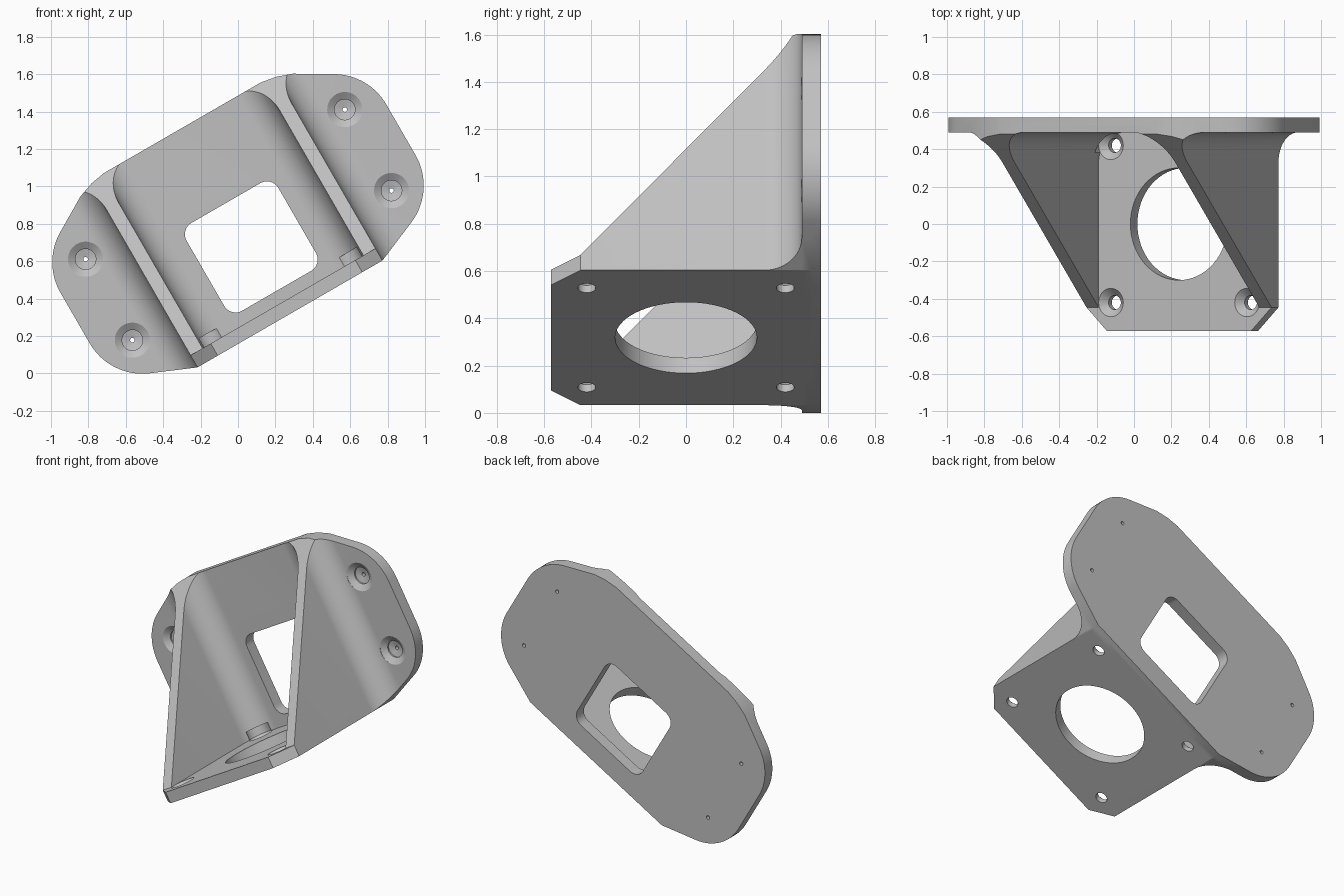
import bpy
import bmesh
from math import sin, cos, pi, radians
from mathutils import Matrix, Vector

if "Cube" in bpy.data.objects:
    bpy.data.objects.remove(bpy.data.objects["Cube"])

# Main sizes: the bracket is built upright, then tilted
HALF = 0.571          # half width of the base
WALL = 0.075          # plate and gusset thickness
FRONT = 0.49          # front face of the back plate
BACK = 0.57
FILLET = 0.16

grey = bpy.data.materials.new("light_grey")
grey.use_nodes = True
colour = (0.53, 0.53, 0.53, 1)
grey.diffuse_color = colour
grey.node_tree.nodes["Principled BSDF"].inputs["Base Color"].default_value = colour


def arc(cx, cy, r, a0, a1, n=16):
    return [(cx + r * cos(radians(a0 + (a1 - a0) * i / n)),
             cy + r * sin(radians(a0 + (a1 - a0) * i / n))) for i in range(n + 1)]


def make(name, bm):
    bmesh.ops.recalc_face_normals(bm, faces=bm.faces)
    mesh = bpy.data.meshes.new(name)
    bm.to_mesh(mesh)
    bm.free()
    mesh.materials.append(grey)
    ob = bpy.data.objects.new(name, mesh)
    bpy.context.collection.objects.link(ob)
    return ob


def prism_mesh(pts, lo, hi, axis):
    """Extrude a 2D outline along y or z."""
    bm = bmesh.new()
    place = (lambda a, b, h: (a, h, b)) if axis == "y" else (lambda a, b, h: (a, b, h))
    low = [bm.verts.new(place(a, b, lo)) for a, b in pts]
    high = [bm.verts.new(place(a, b, hi)) for a, b in pts]
    bm.faces.new(low)
    bm.faces.new(high[::-1])
    for i in range(len(pts)):
        j = (i + 1) % len(pts)
        bm.faces.new((low[i], low[j], high[j], high[i]))
    return bm


def prism(name, pts, lo, hi, axis):
    return make(name, prism_mesh(pts, lo, hi, axis))


def lathe(name, profile, matrix, n=40):
    """Closed solid of revolution about z from (radius, height) points."""
    bm = bmesh.new()
    rings = [[bm.verts.new((r * cos(2 * pi * i / n), r * sin(2 * pi * i / n), h))
              for i in range(n)] for r, h in profile]
    for a, b in zip(rings, rings[1:]):
        for i in range(n):
            j = (i + 1) % n
            bm.faces.new((a[i], a[j], b[j], b[i]))
    bm.faces.new(rings[0])
    bm.faces.new(rings[-1])
    bm.transform(matrix)
    return make(name, bm)


def combine(target, tool, operation):
    """Apply a boolean and remove the tool."""
    mod = target.modifiers.new("join", "BOOLEAN")
    mod.operation = operation
    mod.solver = "EXACT"
    mod.object = tool
    bpy.context.view_layer.objects.active = target
    bpy.ops.object.modifier_apply(modifier=mod.name)
    bpy.data.objects.remove(tool)


# Back plate outline, mirrored left to right
half = [(HALF, 0)]
half += arc(0.68, 0.40, 0.326, -67, 0)
half += arc(0.68, 0.712, 0.326, 0, 60)
half += [(0.655, 1.105), (0.57, 1.135), (0.484, 1.15)]
outline = half + [(-u, v) for u, v in reversed(half)]
bracket = prism("bracket", outline, FRONT, BACK, "y")

# Base plate with chamfered front corners
c = HALF - 0.125
base = prism("base_plate", [(HALF, 0.53), (-HALF, 0.53), (-HALF, -c), (-c, -HALF),
                            (c, -HALF), (HALF, -c)], 0, WALL, "z")
combine(bracket, base, "UNION")

# Gussets with fillets into the back plate, cut along the diagonal
inner = HALF - WALL
start = FRONT - FILLET
section = [(inner, -c), (HALF, -c)]
section += arc(HALF + FILLET, start, FILLET, 180, 90)
section += [(HALF + FILLET, 0.53), (inner - FILLET, 0.53)]
section += arc(inner - FILLET, start, FILLET, 90, 0)
for side, name in ((1, "left_gusset"), (-1, "right_gusset")):
    bm = prism_mesh([(side * u, y) for u, y in section], -0.05, 1.3, "z")
    cut = bmesh.ops.bisect_plane(bm, geom=bm.verts[:] + bm.edges[:] + bm.faces[:],
                                 plane_co=Vector((0, -c, WALL)),
                                 plane_no=Vector((0, -1.16, 1)).normalized(),
                                 clear_outer=True)
    edges = [e for e in cut["geom_cut"] if isinstance(e, bmesh.types.BMEdge)]
    bmesh.ops.holes_fill(bm, edges=edges, sides=0)
    gusset = make(name, bm)
    combine(gusset, prism("trim", outline, -0.8, 0.55, "y"), "INTERSECT")
    combine(bracket, gusset, "UNION")

# Rounded window in the back plate
w, low, high, r = 0.283, 0.143, 0.685, 0.07
window = (arc(w - r, low + r, r, -90, 0, 8) + arc(w - r, high - r, r, 0, 90, 8)
          + arc(r - w, high - r, r, 90, 180, 8) + arc(r - w, low + r, r, 180, 270, 8))
combine(bracket, prism("window_cutter", window, 0.4, 0.7, "y"), "DIFFERENCE")

# Round opening in the base
combine(bracket, prism("opening_cutter", arc(0, 0, 0.3, 0, 354.375, 63), -0.1, 0.2, "z"),
        "DIFFERENCE")

# Countersunk holes in the base and in the back plate
base_hole = [(0.038, -0.1), (0.038, 0.035), (0.076, WALL), (0.076, 0.13)]
plate_hole = [(0.012, -0.2), (0.012, -0.045), (0.055, -0.035), (0.055, -0.025),
              (0.094, 0), (0.094, 0.1)]
for side in (1, -1):
    for y in (-0.42, 0.42):
        tool = lathe("base_hole", base_hole, Matrix.Translation((side * 0.42, y, 0)))
        combine(bracket, tool, "DIFFERENCE")
    for v in (0.30, 0.80):
        place = Matrix.Translation((side * 0.8, FRONT, v)) @ Matrix.Rotation(pi / 2, 4, "X")
        combine(bracket, lathe("plate_hole", plate_hole, place), "DIFFERENCE")

# Tilt the bracket sideways and shade it
bracket.data.transform(Matrix.Translation((0.278, 0, 0.318)) @ Matrix.Rotation(-pi / 6, 4, "Y"))
bracket.name = "motor_bracket"
bpy.ops.object.select_all(action="DESELECT")
bracket.select_set(True)
bpy.context.view_layer.objects.active = bracket
bpy.ops.object.shade_smooth_by_angle(angle=radians(30))
